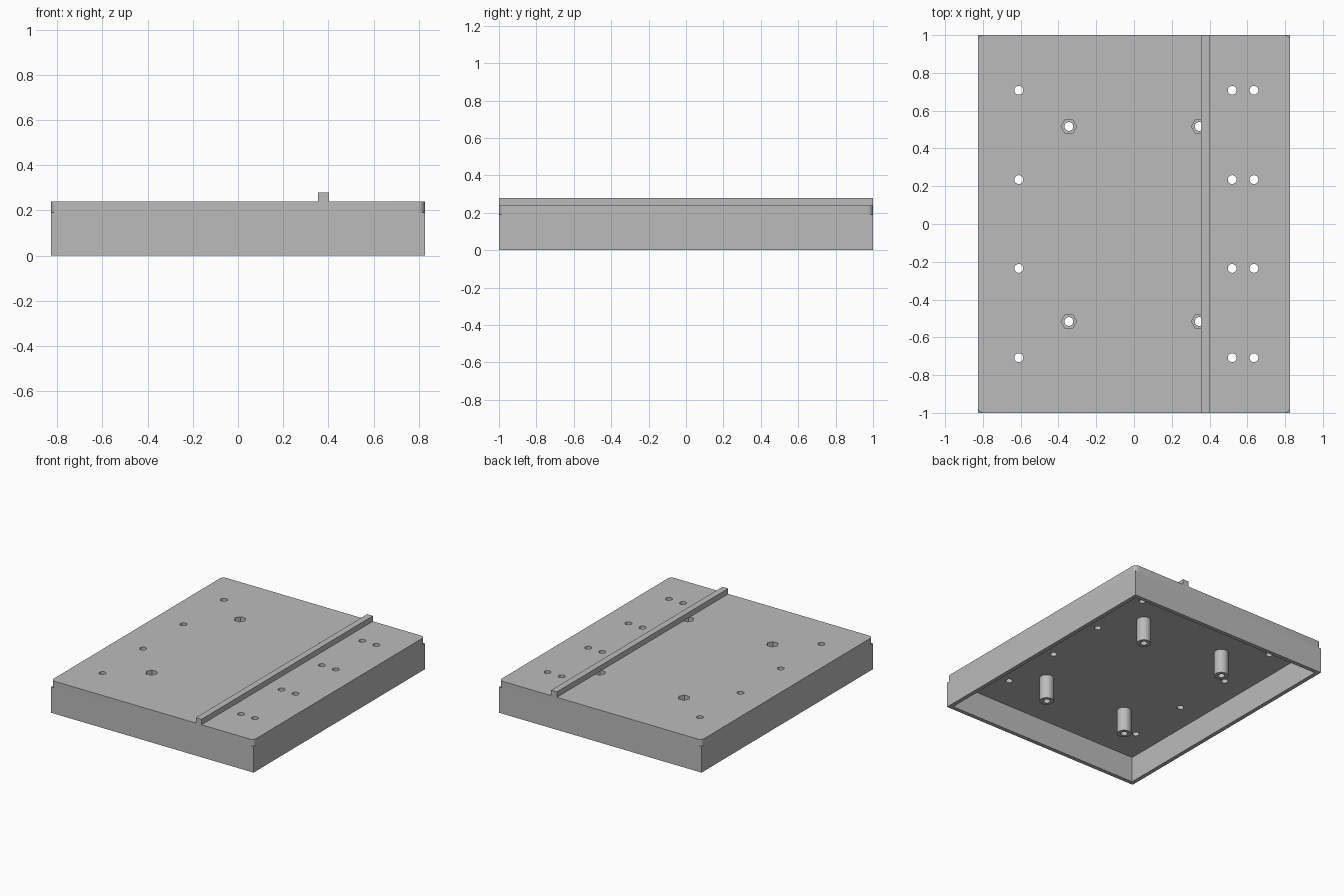
import bpy, bmesh, math
from mathutils import Matrix

if "Cube" in bpy.data.objects:
    bpy.data.objects.remove(bpy.data.objects["Cube"])

HALF_X, HALF_Y = 0.827, 1.0
SEAT_Z, TOP_Z, RAIL_Z = 0.19, 0.24, 0.28
WALL, HOLE_R = 0.03, 0.0235
POSTS = [(sx * 0.345, sy * 0.516) for sx in (-1, 1) for sy in (-1, 1)]
HOLES = [(x, s * y) for x in (-0.61, 0.52, 0.635) for y in (0.235, 0.708) for s in (-1, 1)]

grey = bpy.data.materials.new("plain grey")
grey.use_nodes = True
grey.diffuse_color = (0.5, 0.5, 0.5, 1)
grey.node_tree.nodes["Principled BSDF"].inputs["Base Color"].default_value = (0.5, 0.5, 0.5, 1)


def finish(name, bm):
    mesh = bpy.data.meshes.new(name)
    bm.to_mesh(mesh)
    bm.free()
    mesh.materials.append(grey)
    obj = bpy.data.objects.new(name, mesh)
    bpy.context.collection.objects.link(obj)
    return obj


def box(name, x0, x1, y0, y1, z0, z1, corner=0):
    bm = bmesh.new()
    m = Matrix.Translation(((x0 + x1) / 2, (y0 + y1) / 2, (z0 + z1) / 2))
    bmesh.ops.create_cube(bm, size=1, matrix=m @ Matrix.Diagonal((x1 - x0, y1 - y0, z1 - z0, 1)))
    if corner:
        upright = [e for e in bm.edges if abs(e.verts[0].co.z - e.verts[1].co.z) > 0.01]
        bmesh.ops.bevel(bm, geom=upright, offset=corner, segments=8, profile=0.5, affect='EDGES')
    return finish(name, bm)


def prisms(name, spots, radius, z0, z1, sides):
    bm = bmesh.new()
    for x, y in spots:
        bmesh.ops.create_cone(bm, cap_ends=True, segments=sides, radius1=radius, radius2=radius,
                              depth=z1 - z0, matrix=Matrix.Translation((x, y, (z0 + z1) / 2))
                              @ Matrix.Rotation(math.radians(90), 4, 'Z'))
    return finish(name, bm)


def activate(obj):
    bpy.ops.object.select_all(action='DESELECT')
    obj.select_set(True)
    bpy.context.view_layer.objects.active = obj


def cut(obj, *cutters):
    activate(obj)
    for c in cutters:
        mod = obj.modifiers.new("cut", 'BOOLEAN')
        mod.operation, mod.solver, mod.object = 'DIFFERENCE', 'EXACT', c
        bpy.ops.object.modifier_apply(modifier=mod.name)


# Main parts
plate = box("top_plate", -HALF_X, HALF_X, -HALF_Y, HALF_Y, SEAT_Z, TOP_Z, corner=0.03)
skirt = box("side_walls", -HALF_X, HALF_X, -HALF_Y, HALF_Y, 0, SEAT_Z)
posts = prisms("screw_posts", POSTS, 0.049, 0.01, SEAT_Z, 32)
rail = box("guide_rail", 0.355, 0.402, -HALF_Y, HALF_Y, TOP_Z, RAIL_Z)

# Cutters: open underside, through holes and hexagonal nut pockets
cavity = box("cavity_cutter", WALL - HALF_X, HALF_X - WALL, WALL - HALF_Y, HALF_Y - WALL, -0.1, 0.3)
holes = prisms("hole_cutter", HOLES + POSTS, HOLE_R, -0.1, 0.4, 24)
pockets = prisms("nut_pocket_cutter", POSTS, 0.041, 0.16, 0.4, 6)

cut(skirt, cavity)
cut(plate, holes, pockets)
cut(posts, holes, pockets)
for cutter in (cavity, holes, pockets):
    bpy.data.objects.remove(cutter)

for obj in (plate, posts):
    activate(obj)
    bpy.ops.object.shade_smooth_by_angle(angle=math.radians(30))
